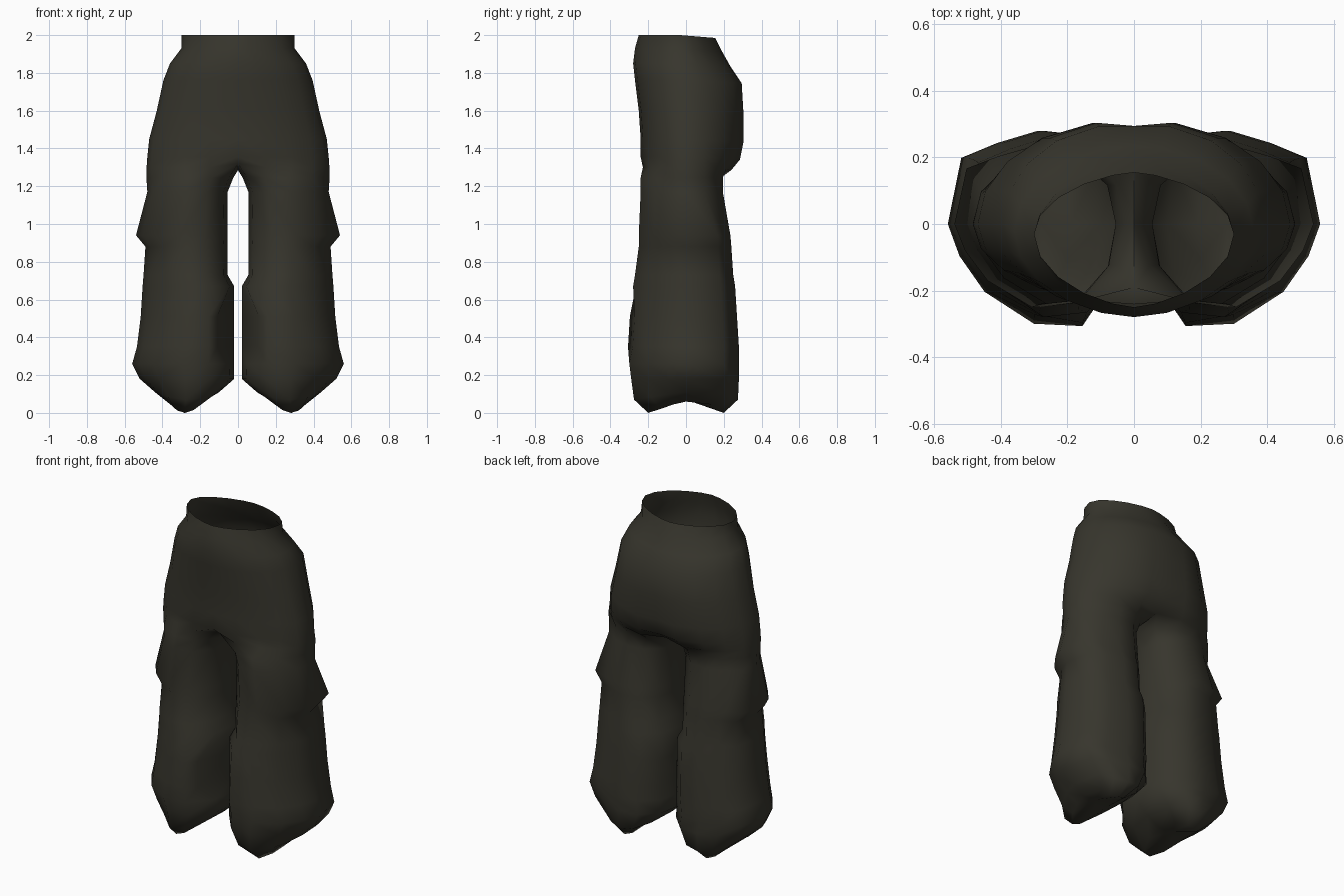
import bpy, bmesh, math

if "Cube" in bpy.data.objects:
    bpy.data.objects.remove(bpy.data.objects["Cube"])

COLS = 12  # points round one leg: 0 inner, 3 front, 6 outer, 9 back

# Unit cross-section of a leg, starting at the inner side and passing the front
OUTLINE = [(-1, 0), (-0.90, -0.52), (-0.50, -0.95), (0.04, -1), (0.59, -0.68), (0.87, -0.32),
           (1, 0), (0.85, 0.71), (0.45, 0.87), (0, 1), (-0.50, 0.95), (-0.88, 0.60)]


def hip_ring(z, xo, yf, ym, yb, ex=1.0, eb=1.0, crease=0.0):
    """Half of the seat: an arc from front centre to back centre, plus one centre point."""
    pts = [(0, ym, z)]
    for k in range(1, COLS):
        t = math.pi * (k - 1) / (COLS - 2)
        c = -math.cos(t)
        x = xo * math.sin(t) ** ex if 1 < k < COLS - 1 else 0
        if c > 0:
            y = ym + (yb - ym) * c ** eb
        else:
            y = ym - c * (yf - ym)
        if k == COLS - 1:
            y -= crease
        if k == COLS - 2 and crease:
            x *= 0.85
        pts.append((x, y, z - 0.015 * max(c, 0)))
    return pts


def leg_ring(z, xi, xo, yf, yb, fold=False, lift=0.0):
    """Closed loop round one leg, with a squarer outer back corner below the knee band."""
    cx, rx = (xi + xo) / 2, (xo - xi) / 2
    pts = []
    for k, (u, v) in enumerate(OUTLINE):
        if k == 7 and z > 1.1:
            u, v = 0.89, 0.50
        pts.append((cx + rx * u, abs(v) * (yb if v > 0 else yf), z + lift * u * u))
    if fold:                          # sharp fold on the inner front
        pts[1] = (0.11, -0.24, z)
        pts[2] = (0.155, yf, z)
        pts[3] = (0.30, yf + 0.025, z)
    return pts


# Seat, from waist down
rings = [hip_ring(*r) for r in (
    (2.00, 0.30, -0.25, -0.03, 0.155, 1.3),
    (1.93, 0.30, -0.27, -0.03, 0.19, 1.25),
    (1.85, 0.36, -0.28, -0.02, 0.24, 1.1, 1.0, 0.005),
    (1.76, 0.395, -0.27, 0, 0.31, 1.0, 1.0, 0.015),
    (1.60, 0.43, -0.25, 0, 0.32, 1.0, 1.0, 0.025),
    (1.45, 0.47, -0.24, 0, 0.32, 1.0, 1.0, 0.03),
    (1.355, 0.48, -0.24, 0, 0.30, 1.0, 1.0, 0.03))]

# Crotch, arched between the legs
crotch = hip_ring(1.30, 0.484, -0.24, 0, 0.25, 1.0, 0.8)
crotch[0] = (0, 0, 1.285)
crotch[1] = (0, -0.19, 1.32)
crotch[-1] = (0, 0.20, 1.29)
rings.append(crotch)

# Leg with flared knee band, folded shin and wide ankle
rings += [leg_ring(*r) for r in (
    (1.245, 0.025, 0.485, -0.24, 0.195),
    (1.17, 0.055, 0.48, -0.24, 0.195),
    (0.94, 0.055, 0.54, -0.25, 0.235),
    (0.88, 0.055, 0.49, -0.25, 0.24),
    (0.73, 0.055, 0.50, -0.27, 0.25),
    (0.67, 0.02, 0.505, -0.28, 0.26),
    (0.51, 0.02, 0.515, -0.297, 0.27, True),
    (0.35, 0.02, 0.535, -0.307, 0.28, True),
    (0.26, 0.02, 0.56, -0.30, 0.28),
    (0.18, 0.02, 0.52, -0.29, 0.28),
    (0.07, 0.10, 0.44, -0.275, 0.275, False, 0.04),
    (0.00, 0.19, 0.37, -0.20, 0.20, False, 0.06))]

bm = bmesh.new()
loops = [[bm.verts.new(p) for p in ring] for ring in rings]
for up, low in zip(loops, loops[1:]):
    for k in range(COLS):
        n = (k + 1) % COLS
        quad = (up[k], up[n], low[n], low[k])
        if max(v.co.x for v in quad) > 1e-6:   # keep the middle of the seat open
            bm.faces.new(quad)

# Closed underside of the leg
tip = bm.verts.new((0.28, 0, 0.07))
for k in range(COLS):
    bm.faces.new((loops[-1][k], loops[-1][(k + 1) % COLS], tip))
bmesh.ops.delete(bm, geom=[v for v in bm.verts if not v.link_faces], context='VERTS')

# Other half
both = bmesh.ops.duplicate(bm, geom=bm.verts[:] + bm.edges[:] + bm.faces[:])
for v in both["geom"]:
    if isinstance(v, bmesh.types.BMVert):
        v.co.x = -v.co.x
bmesh.ops.reverse_faces(bm, faces=[f for f in both["geom"] if isinstance(f, bmesh.types.BMFace)])
bmesh.ops.remove_doubles(bm, verts=bm.verts[:], dist=0.0005)
bmesh.ops.recalc_face_normals(bm, faces=bm.faces[:])

mesh = bpy.data.meshes.new("trousers")
bm.to_mesh(mesh)
bm.free()
trousers = bpy.data.objects.new("trousers", mesh)
bpy.context.collection.objects.link(trousers)

cloth = bpy.data.materials.new("dark olive cloth")
cloth.diffuse_color = (0.038, 0.036, 0.026, 1)
cloth.use_nodes = True
cloth.node_tree.nodes["Principled BSDF"].inputs["Base Color"].default_value = cloth.diffuse_color
mesh.materials.append(cloth)

bpy.context.view_layer.objects.active = trousers
trousers.select_set(True)
bpy.ops.object.shade_smooth_by_angle(angle=math.radians(60))
